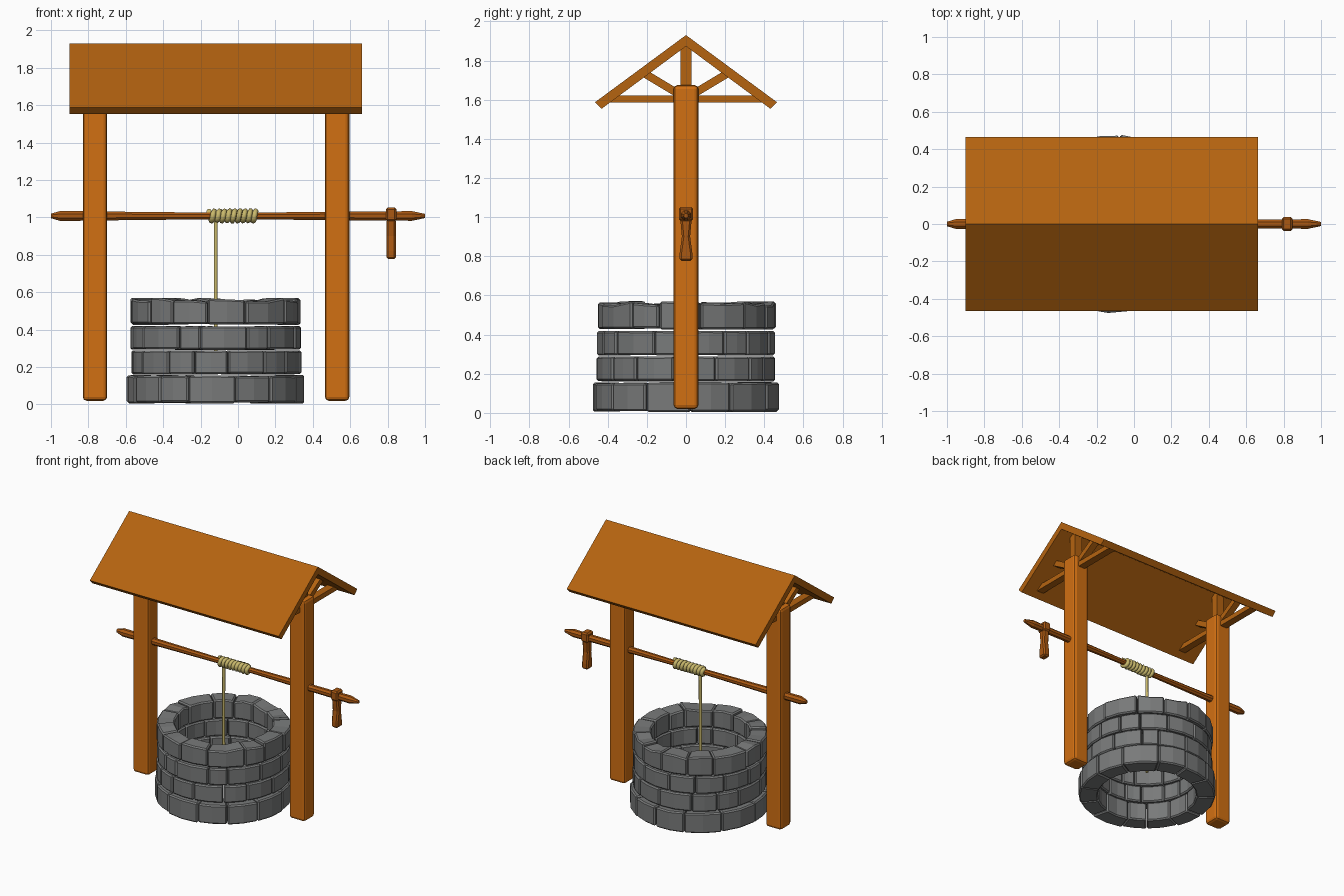
import bpy, bmesh, math, random
from mathutils import Vector

random.seed(4)
if "Cube" in bpy.data.objects:
    bpy.data.objects.remove(bpy.data.objects["Cube"])


def material(name, rgb):
    m = bpy.data.materials.new(name)
    m.use_nodes = True
    m.diffuse_color = (*rgb, 1)
    m.node_tree.nodes["Principled BSDF"].inputs["Base Color"].default_value = (*rgb, 1)
    return m


POST = material("orange wood", (0.64, 0.16, 0.006))
ROOF = material("brown wood", (0.46, 0.125, 0.005))
AXLE = material("dark wood", (0.40, 0.098, 0.006))
STONE = material("grey stone", (0.19, 0.195, 0.195))
ROPE = material("straw rope", (0.58, 0.48, 0.15))


def finish(name, bm, mat, bevel=0, segments=1):
    """Turn a bmesh into an object, with optional bevelled edges."""
    bmesh.ops.recalc_face_normals(bm, faces=bm.faces)
    mesh = bpy.data.meshes.new(name)
    bm.to_mesh(mesh)
    bm.free()
    mesh.materials.append(mat)
    obj = bpy.data.objects.new(name, mesh)
    bpy.context.collection.objects.link(obj)
    if bevel:
        mod = obj.modifiers.new("bevel", "BEVEL")
        mod.width = bevel
        mod.segments = segments
        mod.limit_method = "ANGLE"
        mod.angle_limit = math.radians(40)
    return obj


def extrude_x(name, profile, x0, x1, mat, bevel=0, segments=1):
    """Extrude a (y, z) outline from x0 to x1."""
    bm = bmesh.new()
    face = bm.faces.new([bm.verts.new((x0, y, z)) for y, z in profile])
    new = bmesh.ops.extrude_face_region(bm, geom=[face])["geom"]
    moved = [v for v in new if isinstance(v, bmesh.types.BMVert)]
    bmesh.ops.translate(bm, vec=(x1 - x0, 0, 0), verts=moved)
    return finish(name, bm, mat, bevel, segments)


def rect(y0, y1, z0, z1):
    return [(y0, z0), (y1, z0), (y1, z1), (y0, z1)]


def beam(a, b, width):
    """Outline of a straight bar between two (y, z) points."""
    a, b = Vector(a), Vector(b)
    n = (b - a).orthogonal().normalized() * width / 2
    return [tuple(p) for p in (a + n, b + n, b - n, a - n)]


def loft(name, rings, mat):
    """Join equal loops of points into a closed tube."""
    bm = bmesh.new()
    loops = [[bm.verts.new(p) for p in ring] for ring in rings]
    n = len(loops[0])
    for a, b in zip(loops, loops[1:]):
        for i in range(n):
            j = (i + 1) % n
            bm.faces.new((a[i], a[j], b[j], b[i]))
    bm.faces.new(loops[0])
    bm.faces.new(loops[-1])
    return finish(name, bm, mat)


# Stone wall: four courses of bevelled wedge stones
WELL_X = -0.118


def stone_course(name, count, z0, z1, r_in, r_out, turn, rough, top_rough):
    bm = bmesh.new()
    step = math.tau / count
    joints = [turn + step * (i + random.uniform(-0.2, 0.2)) for i in range(count)]
    joints.append(joints[0] + math.tau)
    for a0, a1 in zip(joints, joints[1:]):
        gap = 0.004
        out = r_out + random.uniform(-rough, rough)
        low = z0 + random.uniform(-rough, rough) * 0.5
        sections = []
        for t in (0, 0.5, 1):
            a = a0 + gap + (a1 - a0 - 2 * gap) * t
            top = z1 + random.uniform(-top_rough, top_rough)
            corners = ((r_in, low), (out, low), (out, top), (r_in, top))
            sections.append([bm.verts.new((WELL_X + r * math.cos(a), r * math.sin(a), z))
                             for r, z in corners])
        for s, u in zip(sections, sections[1:]):
            for i in range(4):
                j = (i + 1) % 4
                bm.faces.new((s[i], s[j], u[j], u[i]))
        bm.faces.new(sections[0])
        bm.faces.new(sections[-1])
    return finish(name, bm, STONE, 0.009)


stone_course("stone_course_bottom", 13, 0.008, 0.154, 0.345, 0.474, 0.1, 0.008, 0.004)
stone_course("stone_course_lower", 15, 0.162, 0.288, 0.345, 0.455, 0.3, 0.004, 0.001)
stone_course("stone_course_upper", 15, 0.294, 0.418, 0.345, 0.455, 0.0, 0.004, 0.001)
stone_course("stone_course_top", 14, 0.428, 0.560, 0.335, 0.456, 0.2, 0.008, 0.011)

# Posts, each carrying a roof truss
for side, x in (("right", -0.765), ("left", 0.53)):
    extrude_x(side + "_post", rect(-0.063, 0.063, 0.02, 1.675), x - 0.065, x + 0.065,
              POST, 0.02, 2)
    extrude_x(side + "_king_post", rect(-0.028, 0.028, 1.6, 1.885), x - 0.03, x + 0.03, ROOF)
    extrude_x(side + "_tie_beam", rect(-0.40, 0.40, 1.585, 1.622), x - 0.028, x + 0.028, ROOF)
    for end, s in (("back", 1), ("front", -1)):
        extrude_x(side + "_" + end + "_strut", beam((0.03 * s, 1.625), (0.23 * s, 1.745), 0.04),
                  x - 0.025, x + 0.025, ROOF)

# Gable roof
extrude_x("roof", [(0, 1.93), (0.465, 1.587), (0.432, 1.553), (0, 1.873),
                   (-0.432, 1.553), (-0.465, 1.587)], -0.902, 0.663, ROOF)

# Roughly hewn axle with pointed ends
AXLE_Z = 1.008
stations = [(-1, 0.013), (-0.95, 0.029), (-0.86, 0.028), (-0.58, 0.024), (-0.2, 0.020),
            (0.15, 0.020), (0.45, 0.024), (0.78, 0.026), (0.93, 0.028), (1, 0.012)]
rings = []
for x, r in stations:
    rings.append([(x, r * math.cos(math.tau * (i + 0.5) / 8),
                   AXLE_Z + r * math.sin(math.tau * (i + 0.5) / 8)) for i in range(8)])
loft("axle", rings, AXLE)

# Crank handle: a head on the axle and a waisted grip
extrude_x("handle_head", rect(-0.037, 0.037, 0.98, 1.052), 0.79, 0.848, AXLE, 0.01)
grip = [(0.033, 0.777), (0.032, 0.82), (0.021, 0.9), (0.029, 0.99)]
extrude_x("handle_grip", grip + [(-y, z) for y, z in reversed(grip)], 0.793, 0.845, AXLE, 0.01)


# Rope coiled on the axle and hanging into the well
def rope(name, points, radius):
    curve = bpy.data.curves.new(name, "CURVE")
    curve.dimensions = "3D"
    curve.bevel_depth = radius
    curve.bevel_resolution = 1
    curve.use_fill_caps = True
    spline = curve.splines.new("POLY")
    spline.points.add(len(points) - 1)
    for p, co in zip(spline.points, points):
        p.co = (*co, 1)
    curve.materials.append(ROPE)
    obj = bpy.data.objects.new(name, curve)
    bpy.context.collection.objects.link(obj)
    bpy.ops.object.select_all(action="DESELECT")
    obj.select_set(True)
    bpy.context.view_layer.objects.active = obj
    bpy.ops.object.convert(target="MESH")


TURNS, SIDES = 9, 10
coil = []
for i in range(TURNS * SIDES + 1):
    a = math.tau * i / SIDES
    r = 0.025 + random.uniform(-0.001, 0.002)
    coil.append((-0.155 + 0.25 * i / (TURNS * SIDES), r * math.sin(a), AXLE_Z + r * math.cos(a)))
rope("rope_coil", coil, 0.015)
rope("hanging_rope", [(-0.118, 0, 0.99), (-0.12, 0, 0.6), (-0.118, 0, 0.2)], 0.011)
